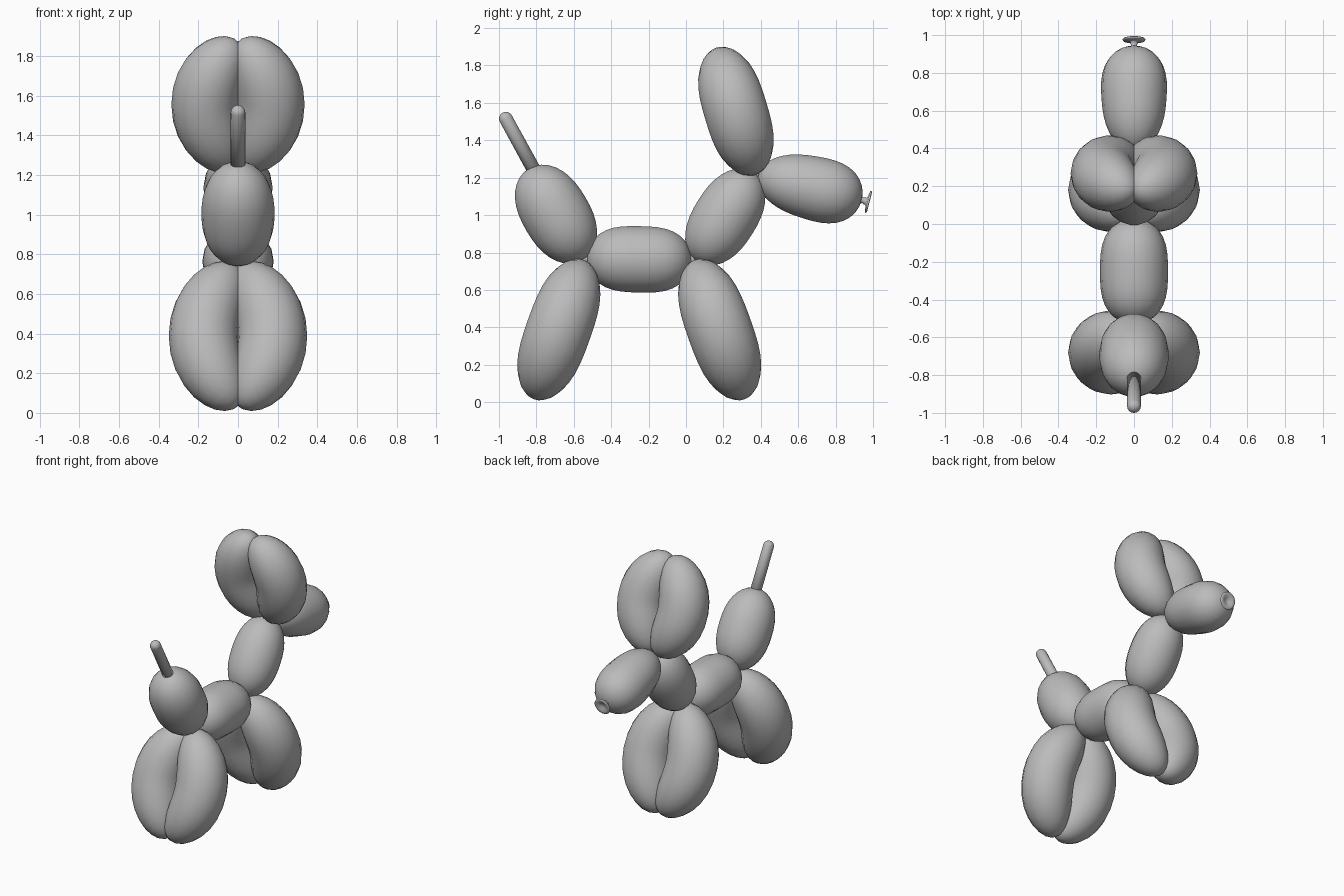
import bpy, bmesh, math
from mathutils import Vector

cube = bpy.data.objects.get("Cube")
if cube:
    bpy.data.objects.remove(cube, do_unlink=True)

SIDES = 18
RINGS = 18
X = Vector((1, 0, 0))

rubber = bpy.data.materials.new("grey_rubber")
rubber.use_nodes = True
grey = (0.5, 0.5, 0.5, 1)
rubber.diffuse_color = grey
rubber.node_tree.nodes["Principled BSDF"].inputs["Base Color"].default_value = grey


def sweep(name, start, axis, stations):
    """Skin rings along an axis; station = distance, radius, sideways offset, slope."""
    axis = axis.normalized()
    across = axis.cross(X)
    bm = bmesh.new()
    rings = []
    for dist, radius, offset, slope in stations:
        centre = start + axis * dist + X * offset
        tangent = (axis + X * slope).normalized()
        out = across.cross(tangent)
        ring = []
        for i in range(SIDES):
            a = math.tau * i / SIDES
            ring.append(bm.verts.new(centre + radius * (out * math.cos(a) + across * math.sin(a))))
        rings.append(ring)
    for low, high in zip(rings, rings[1:]):
        for i in range(SIDES):
            j = (i + 1) % SIDES
            bm.faces.new((low[i], low[j], high[j], high[i]))
    bmesh.ops.remove_doubles(bm, verts=bm.verts, dist=0.0005)
    bmesh.ops.recalc_face_normals(bm, faces=bm.faces)
    mesh = bpy.data.meshes.new(name)
    bm.to_mesh(mesh)
    bm.free()
    mesh.shade_smooth()
    mesh.materials.append(rubber)
    obj = bpy.data.objects.new(name, mesh)
    bpy.context.collection.objects.link(obj)
    return obj


def balloon(name, a, b, radius, fullness=2.4, bow=0.0, taper=0.0):
    """Inflated segment between two (y, z) points, optionally bowed sideways."""
    start, end = Vector((0, *a)), Vector((0, *b))
    axis = end - start
    half = axis.length / 2
    stations = []
    for k in range(RINGS + 1):
        s = -math.cos(math.pi * k / RINGS)
        r = radius * math.sqrt(max(0, 1 - abs(s) ** fullness)) * (1 + taper * s)
        stations.append((half * (1 + s), r, bow * (1 - s * s), -2 * bow * s / half))
    return sweep(name, start, axis, stations)


# Torso, neck, rump and snout
balloon("body", (-0.53, 0.77), (0.03, 0.757), 0.18, fullness=3)
balloon("neck", (0.06, 0.75), (0.36, 1.23), 0.173)
balloon("rump", (-0.55, 0.76), (-0.84, 1.25), 0.184)
balloon("snout", (0.385, 1.215), (0.94, 1.082), 0.172, fullness=2.6, taper=0.12)

# Paired bowed balloons that press together along the middle
for side, label in ((1, "left"), (-1, "right")):
    balloon(label + "_ear", (0.362, 1.24), (0.172, 1.87), 0.172, 2.8, side * 0.164)
    balloon(label + "_front_leg", (0.055, 0.738), (0.305, 0.038), 0.176, 2.8, side * 0.173)
    balloon(label + "_rear_leg", (-0.555, 0.738), (-0.805, 0.038), 0.176, 2.8, side * 0.173)

# Small twists where the segments meet
for label, y, z in (("front", 0.035, 0.765), ("rear", -0.54, 0.765), ("head", 0.37, 1.22)):
    balloon(label + "_twist", (y - 0.03, z), (y + 0.03, z), 0.03, fullness=2)

# Uninflated tail with a rounded tip
tail_start, tail_tip = Vector((0, -0.79, 1.2)), Vector((0, -0.963, 1.515))
tail_axis = tail_tip - tail_start
tail = [(0, 0, 0, 0), (0, 0.038, 0, 0)]
for k in range(7):
    a = math.pi / 2 * k / 6
    tail.append((tail_axis.length + 0.037 * math.sin(a), 0.037 * math.cos(a), 0, 0))
sweep("tail", tail_start, tail_axis, tail)

# Tied nozzle with a flared, hollow lip
profile = ((0, 0), (0, 0.03), (0.015, 0.014), (0.025, 0.02), (0.033, 0.018), (0.038, 0.03),
           (0.042, 0.058), (0.048, 0.062), (0.053, 0.056), (0.05, 0.04), (0.042, 0.02), (0.034, 0))
sweep("nozzle", Vector((0, 0.93, 1.083)), Vector((0, 0.97, -0.25)),
      [(d, r, 0, 0) for d, r in profile])
